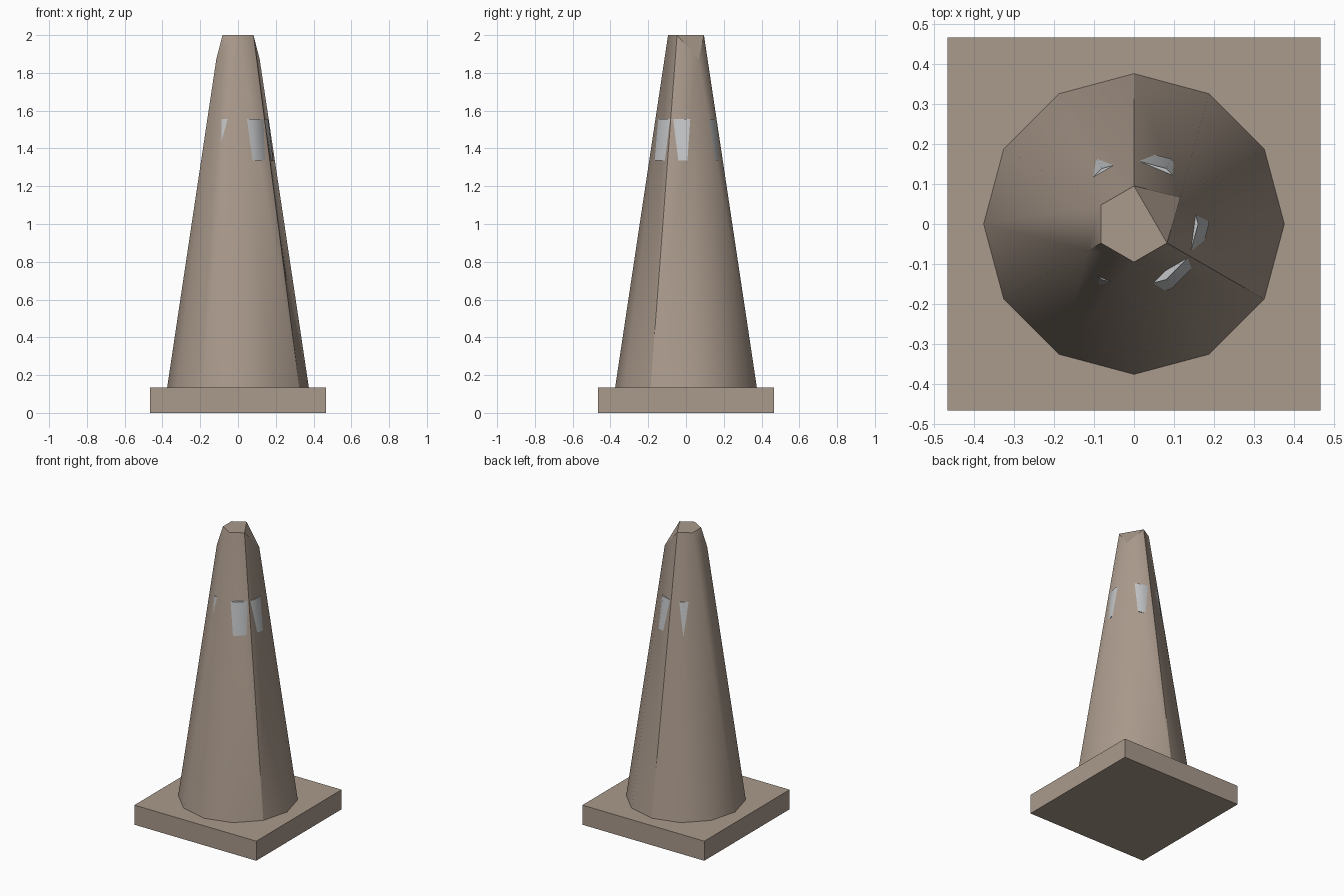
import bpy
import bmesh
from math import sin, cos, radians

cube = bpy.data.objects.get("Cube")
if cube:
    bpy.data.objects.remove(cube, do_unlink=True)


def material(name, rgb):
    mat = bpy.data.materials.new(name)
    mat.use_nodes = True
    mat.diffuse_color = (*rgb, 1)
    mat.node_tree.nodes["Principled BSDF"].inputs["Base Color"].default_value = (*rgb, 1)
    return mat


def finish(bm, name, mat, smooth=True):
    bmesh.ops.recalc_face_normals(bm, faces=bm.faces)
    mesh = bpy.data.meshes.new(name)
    bm.to_mesh(mesh)
    bm.free()
    mesh.materials.append(mat)
    obj = bpy.data.objects.new(name, mesh)
    bpy.context.collection.objects.link(obj)
    bpy.ops.object.select_all(action="DESELECT")
    obj.select_set(True)
    bpy.context.view_layer.objects.active = obj
    if smooth:
        bpy.ops.object.shade_smooth_by_angle(angle=radians(30))
    return obj


def polar(bm, angle, radius, z):
    a = radians(angle)
    return bm.verts.new((radius * cos(a), radius * sin(a), z))


brown = material("dusty brown", (0.40, 0.32, 0.26))
grey = material("pale grey", (0.55, 0.56, 0.57))
BASE_TOP = 0.135

# Square base slab
bm = bmesh.new()
bmesh.ops.create_cube(bm, size=1)
for v in bm.verts:
    v.co.x *= 0.93
    v.co.y *= 0.93
    v.co.z = (v.co.z + 0.5) * BASE_TOP
finish(bm, "base_slab", brown, smooth=False)

# Cone body: twelve-sided foot narrowing to a few uneven tip corners
bm = bmesh.new()
foot = {a: polar(bm, a, 0.375, BASE_TOP) for a in range(0, 360, 30)}
tip = {a: polar(bm, a, 0.095, 2) for a in (90, 150, 210, 270, 330)}
shoulder = {a: polar(bm, a, 0.133, 1.87) for a in (30, 210)}

# Each upper corner with the span of foot corners it fans out to
fans = [(tip[330], -30, -30), (shoulder[30], -30, 90), (tip[90], 90, 120),
        (tip[150], 120, 180), (shoulder[210], 180, 240), (tip[270], 240, 330)]
for i, (corner, start, end) in enumerate(fans):
    for a in range(start, end, 30):
        bm.faces.new((foot[a % 360], foot[(a + 30) % 360], corner))
    following = fans[(i + 1) % len(fans)][0]
    bm.faces.new((foot[end % 360], following, corner))

# Flat tip and the small slanted facets beside it
bm.faces.new(list(tip.values()))
bm.faces.new((tip[330], shoulder[30], tip[90]))
bm.faces.new((tip[150], shoulder[210], tip[210]))
bm.faces.new((tip[210], shoulder[210], tip[270]))
finish(bm, "cone_body", brown)

# Band that shows through the hollows of the cone body
bm = bmesh.new()
rings = []
for radius, z in ((0.187, 1.335), (0.160, 1.555)):
    rings.append([polar(bm, a, radius * (0.95 if a == 180 else 1), z)
                  for a in range(0, 360, 30)])
low, high = rings
for i in range(len(low)):
    j = (i + 1) % len(low)
    bm.faces.new((low[i], low[j], high[j], high[i]))
bm.faces.new(high)
bm.faces.new(low[::-1])
finish(bm, "reflective_band", grey)
